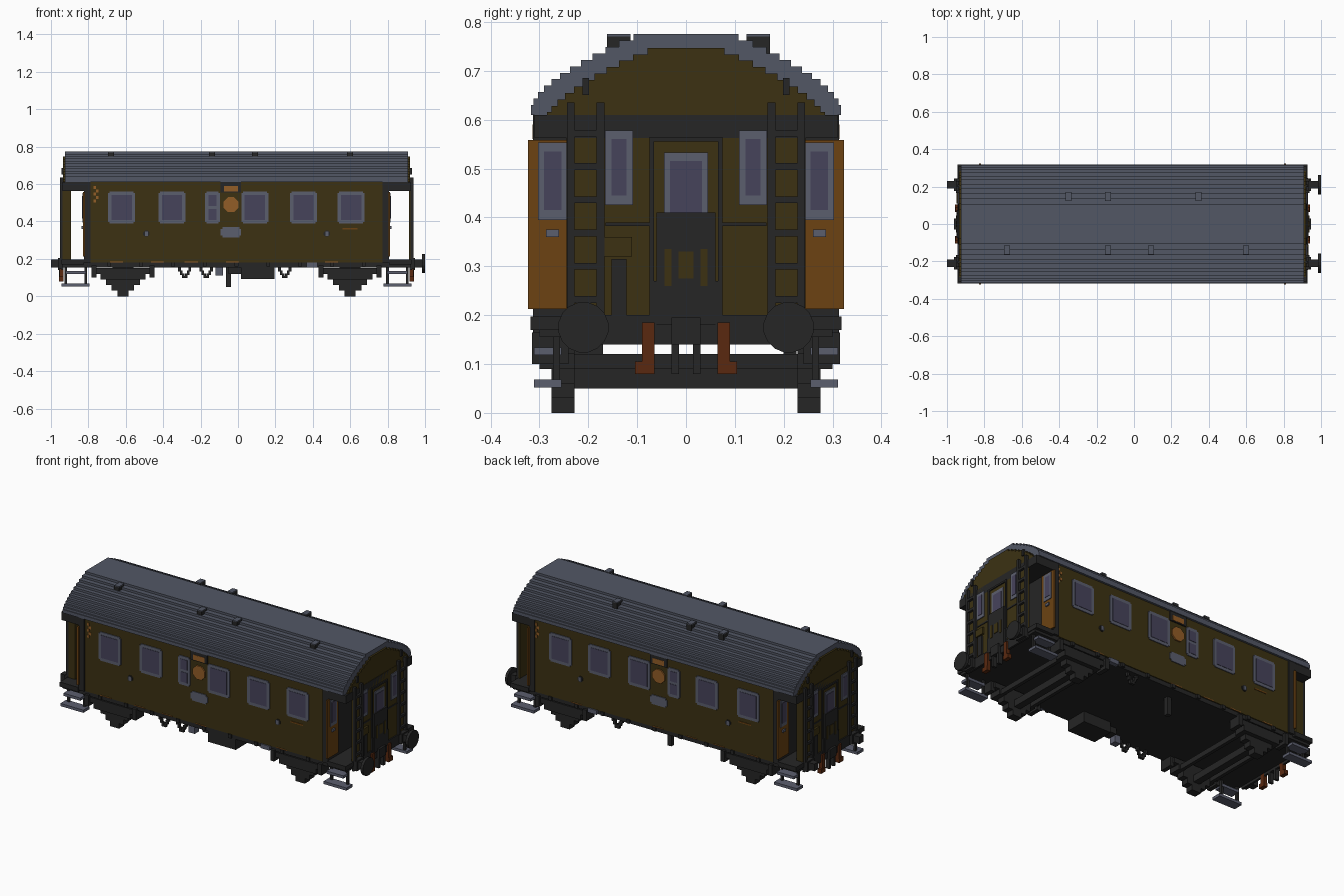
import bpy, bmesh
from mathutils import Matrix, Vector
from math import pi

default_cube = bpy.data.objects.get("Cube")
if default_cube:
    bpy.data.objects.remove(default_cube, do_unlink=True)


def material(name, red, green, blue):
    colour = (red, green, blue, 1)
    result = bpy.data.materials.new(name)
    result.use_nodes = True
    result.diffuse_color = colour
    result.node_tree.nodes["Principled BSDF"].inputs["Base Color"].default_value = colour
    return result


ROOF = material("slate grey", red=.085, green=.095, blue=.13)
OLIVE = material("dark olive", red=.045, green=.031, blue=.006)
BLACK = material("charcoal", red=.019, green=.019, blue=.019)
GLASS = material("smoky glass", red=.062, green=.057, blue=.105)
FRAME = material("window grey", red=.105, green=.112, blue=.155)
DOOR = material("orange brown", red=.15, green=.055, blue=.006)
GOLD = material("signal orange", red=.29, green=.11, blue=.02)
RUST = material("rust", red=.1, green=.022, blue=.005)

# Main measurements
MIDDLE = -.008
WALL = .305
PORCH = .815
END = .93
SILL = .18
EAVES = .61
CREST = .775
THIN = .005
parts = {}


def mesh_for(name, mat):
    return parts.setdefault(name, (bmesh.new(), mat))[0]


def block(name, mat, along, across, height):
    low = Vector(map(min, (along, across, height)))
    high = Vector(map(max, (along, across, height)))
    matrix = Matrix.Translation((low + high) / 2) @ Matrix.Diagonal((*(high - low), 1))
    bmesh.ops.create_cube(mesh_for(name, mat), size=1, matrix=matrix)


def span(middle, width):
    return middle - width / 2, middle + width / 2


def disc(name, mat, centre, axis, radius, depth, sides):
    turn = Vector((0, 0, 1)).rotation_difference(Vector(axis)).to_matrix().to_4x4()
    spin = Matrix.Rotation(pi / sides, 4, "Z")
    bmesh.ops.create_cone(mesh_for(name, mat), cap_ends=True, segments=sides,
                          radius1=radius, radius2=radius, depth=depth,
                          matrix=Matrix.Translation(centre) @ turn @ spin)


def stepped_arch(name, mat, shrink, half_length, steps=11):
    half, z = [], EAVES
    for i in range(steps + 1):
        rise = i / steps
        y = .317 - .21 * rise ** 1.6 - shrink
        top = .63 + (CREST - .63) * rise - shrink
        if top > EAVES:
            half += [(y, z), (y, top)]
            z = top
    outline = half + [(-y, z) for y, z in reversed(half)]
    bm = mesh_for(name, mat)
    face = bm.faces.new([bm.verts.new((MIDDLE - half_length, y, z)) for y, z in outline])
    extruded = bmesh.ops.extrude_face_region(bm, geom=[face])["geom"]
    verts = [item for item in extruded if isinstance(item, bmesh.types.BMVert)]
    bmesh.ops.translate(bm, verts=verts, vec=(half_length * 2, 0, 0))


def side_plate(name, mat, side, middle, width, height, proud=THIN):
    block(name, mat, span(middle, width), (side * WALL, side * (WALL + proud)), height)


def side_window(side, middle, width, bottom=.39, top=.56, notch=.008, rim=.018):
    for trim in (0, notch):
        side_plate("window_frames", FRAME, side, middle, width - trim * 2,
                   (bottom + notch - trim, top - notch + trim))
    # Narrow windows are split by a bar
    centre = (bottom + top) / 2
    panes = [(bottom + rim, top - rim)]
    if width < .1:
        panes = [(bottom + rim, centre - notch), (centre + notch, top - rim)]
    for pane in panes:
        side_plate("window_panes", GLASS, side, middle, width - rim * 2, pane, proud=.007)


# Roof, gables, vents
stepped_arch("roof", ROOF, shrink=0, half_length=.917)
stepped_arch("end_gables", OLIVE, shrink=.028, half_length=.928)
for y, places in ((.148, (-.35, -.14, .345)), (-.138, (-.68, -.14, .09, .6))):
    for x in places:
        along, across = span(x, .032), span(y, .048)
        block("roof_vents", BLACK, along, across, (.73, CREST - THIN))
        block("vent_caps", ROOF, along, across, (CREST - THIN, CREST))

# Body and floor
block("body", OLIVE, span(MIDDLE, 1.566), (-WALL, WALL), (SILL, EAVES))
block("floor", BLACK, span(MIDDLE, END * 2), (-.3, .3), (.155, .192))

# Long sides
for side in (-1, 1):
    for x in (-.622, -.353, .09, .35, .605):
        side_window(side, x, width=.145)
    side_window(side, -.136, width=.08)
    sign = -.038
    side_plate("sign_backing", BLACK, side, sign, .11, (.555, EAVES), proud=.007)
    side_plate("side_signs", GOLD, side, sign, .075, (.56, .59), proud=.009)
    disc("side_signs", GOLD, (sign, side * WALL, .49), (0, 1, 0), radius=.043, depth=.016, sides=8)
    side_plate("number_plates", FRAME, side, sign, .11, (.325, .36))
    side_plate("number_plates", FRAME, side, sign, .09, (.315, .37))
    for x in (-.49, .475):
        disc("lamp_sockets", BLACK, (x, side * WALL, .335), (0, 1, 0), radius=.018, depth=.01, sides=8)
        side_plate("lamp_centres", FRAME, side, x, .016, (.323, .347), proud=.007)
    # Painted marks
    for i in range(5):
        side_plate("corner_marks", GOLD, side, side * (.765 - i % 2 * .012), .014,
                   span(.51 + i * .018, .016), proud=.003)
    side_plate("side_marks", DOOR, side, -side * .6, .08, (.356, .364), proud=.003)
    for x in (-.65, -.43, -.25, -.03, .5):
        side_plate("sill_marks", GOLD, side, x, .07, (SILL, SILL + THIN), proud=.003)
    # Sill fittings
    for i in range(9):
        block("sill_brackets", BLACK, span(MIDDLE + (i - 4) * .17, .02),
              (side * .29, side * .312), (.158, SILL))
    block("sill_box", FRAME, span(.395, .06), (side * .29, side * .313), (.155, SILL))


# Fittings measured outward from the middle of the body
def end_block(end, name, mat, out, across, height):
    along = [MIDDLE + end * distance for distance in out]
    block(name, mat, along, [end * y for y in across], height)


def end_plate(end, name, mat, middle, width, height, proud=.007):
    end_block(end, name, mat, (END - THIN, END + proud), span(middle, width), height)


def build_end(end):
    end_block(end, "bulkheads", BLACK, (.78, PORCH), (-.313, .313), (SILL, EAVES))
    end_block(end, "end_lintels", BLACK, (PORCH, END), (-.31, .31), (.562, EAVES))
    inside = .922 if end > 0 else .885
    end_block(end, "end_walls", OLIVE, (inside, END), (-.245, .245), (SILL, EAVES))
    end_block(end, "end_beams", BLACK, (PORCH, END + THIN), (-.318, .318), (.17, .197))
    end_plate(end, "end_base", BLACK, 0, .49, (.14, .2))
    # Connecting door and gangway plate
    end_plate(end, "door_surround", BLACK, 0, .15, (.555, .565))
    end_plate(end, "end_door_frame", FRAME, 0, .09, (.4, .533), proud=.004)
    end_plate(end, "end_door_pane", GLASS, 0, .065, (.4, .515), proud=.006)
    end_plate(end, "gangway_plate", BLACK, 0, .12, (SILL, .41), proud=.012)
    end_plate(end, "gangway_plate", BLACK, 0, .15, (SILL, .27), proud=.01)
    end_plate(end, "gangway_trim", OLIVE, 0, .03, (.275, .33), proud=.015)
    end_plate(end, "coupling", BLACK, 0, .06, (.14, .195), proud=.025)
    # Cabinet with its pipe
    end_plate(end, "cabinet", OLIVE, -.14, .06, (.32, .36), proud=.012)
    end_plate(end, "cabinet_pipe", BLACK, -.137, .03, (.2, .315), proud=.01)
    # Axle and brake beams
    end_block(end, "axles", BLACK, span(AXLE, .04), (-.27, .27), (.05, .09))
    for offset in (-.1, .1):
        end_block(end, "brake_beams", BLACK, span(AXLE + offset, .02), (-.24, .24), (.09, .12))


def build_end_side(end, side):
    end_plate(end, "door_surround", BLACK, side * .07, .01, (.2, .565))
    end_plate(end, "gangway_trim", OLIVE, side * .037, .015, (.26, .335), proud=.015)
    end_plate(end, "window_frames", FRAME, side * .137, .058, (.425, .578), proud=.005)
    end_plate(end, "window_panes", GLASS, side * .137, .03, (.445, .56))
    end_plate(end, "waist_rails", BLACK, side * .12, .09, (.382, .39), proud=.004)
    # Ladder
    for y in (.175, .236):
        end_plate(end, "ladders", BLACK, side * y, .016, (.2, .635), proud=.015)
    for rung in range(6):
        end_plate(end, "ladders", BLACK, side * .205, .06, span(.232 + rung * .068, .014), proud=.013)
    end_plate(end, "ladder_hooks", BLACK, side * .205, .014, (.65, .685))
    # Entrance door set back in the porch
    for name, mat, width, height, proud in (
            ("entrance_doors", DOOR, .1, (.213, .558), THIN),
            ("door_frames", FRAME, .06, (.395, .553), .009),
            ("door_panes", GLASS, .036, (.415, .535), .011),
            ("door_handles", FRAME, .026, (.36, .375), .013)):
        end_block(end, name, mat, (PORCH - THIN, PORCH + proud), span(side * .273, width), height)
    # Hoses, coupling, buffers
    end_plate(end, "hoses", RUST, side * .077, .026, (.08, .185), proud=.017)
    end_plate(end, "hoses", RUST, side * .084, .04, (.08, .105), proud=.019)
    end_plate(end, "coupling", BLACK, side * .022, .015, (.08, .15), proud=.02)
    end_plate(end, "buffers", BLACK, side * .21, .04, (.155, .197), proud=.062)
    end_plate(end, "buffers", BLACK, side * .21, .065, (.145, .205), proud=.025)
    if end > 0:
        disc("buffer_heads", BLACK, (.992, side * .21, .175), (1, 0, 0), radius=.052, depth=.016, sides=16)
    # Entry steps
    for width, bottom in ((.15, .052), (.11, .118)):
        end_block(end, "step_boards", FRAME, span(.86, width), span(side * .283, .057),
                  (bottom, bottom + .016))
    for out in (.807, .912):
        end_block(end, "step_hangers", BLACK, span(out, .014), span(side * .265, .014), (.06, SILL))
    # Stepped spring and axle box
    for layer in range(5):
        taper = layer * .03
        outer = .3 if layer < 2 else .275
        end_block(end, "running_gear", BLACK, span(AXLE, (.15 - taper) * 2),
                  (side * .228, side * outer), (.12 - taper, .15 - taper))
    for offset in (-.155, .155):
        end_block(end, "spring_hangers", BLACK, span(AXLE + offset, .025),
                  (side * .24, side * .315), (.1, .165))
    end_block(end, "axle_guards", BLACK, span(AXLE, .11), (side * .24, side * .29), (.1, .165))


AXLE = .607
for end in (-1, 1):
    build_end(end)
    for side in (-1, 1):
        build_end_side(end, side)

# Underfloor equipment
for name, mat, along, across, bottom in (
        ("battery_box", BLACK, span(.105, .18), (-.3, -.17), .093),
        ("drain_pipe", BLACK, span(-.05, .026), (.2, .226), .05),
        ("small_tank", FRAME, span(-.1, .04), (-.29, -.25), .11),
        ("valve_box", BLACK, span(-.015, .07), (-.26, -.2), .12)):
    block(name, mat, along, across, (bottom, .16))

# Brake loops
for side, x in ((-1, -.285), (1, .25), (-1, -.17)):
    across = span(side * .28, .015)
    for direction in (-1, 1):
        for i in range(3):
            block("brake_loops", BLACK, span(x + direction * (.028 - i * .01), .014),
                  across, span(.145 - i * .018, .024))
    block("brake_loops", BLACK, span(x, .024), across, (.097, .108))

# Turn every collected part into an object
for name, (bm, mat) in parts.items():
    bmesh.ops.recalc_face_normals(bm, faces=bm.faces)
    mesh = bpy.data.meshes.new(name)
    bm.to_mesh(mesh)
    bm.free()
    mesh.materials.append(mat)
    bpy.context.scene.collection.objects.link(bpy.data.objects.new(name, mesh))
